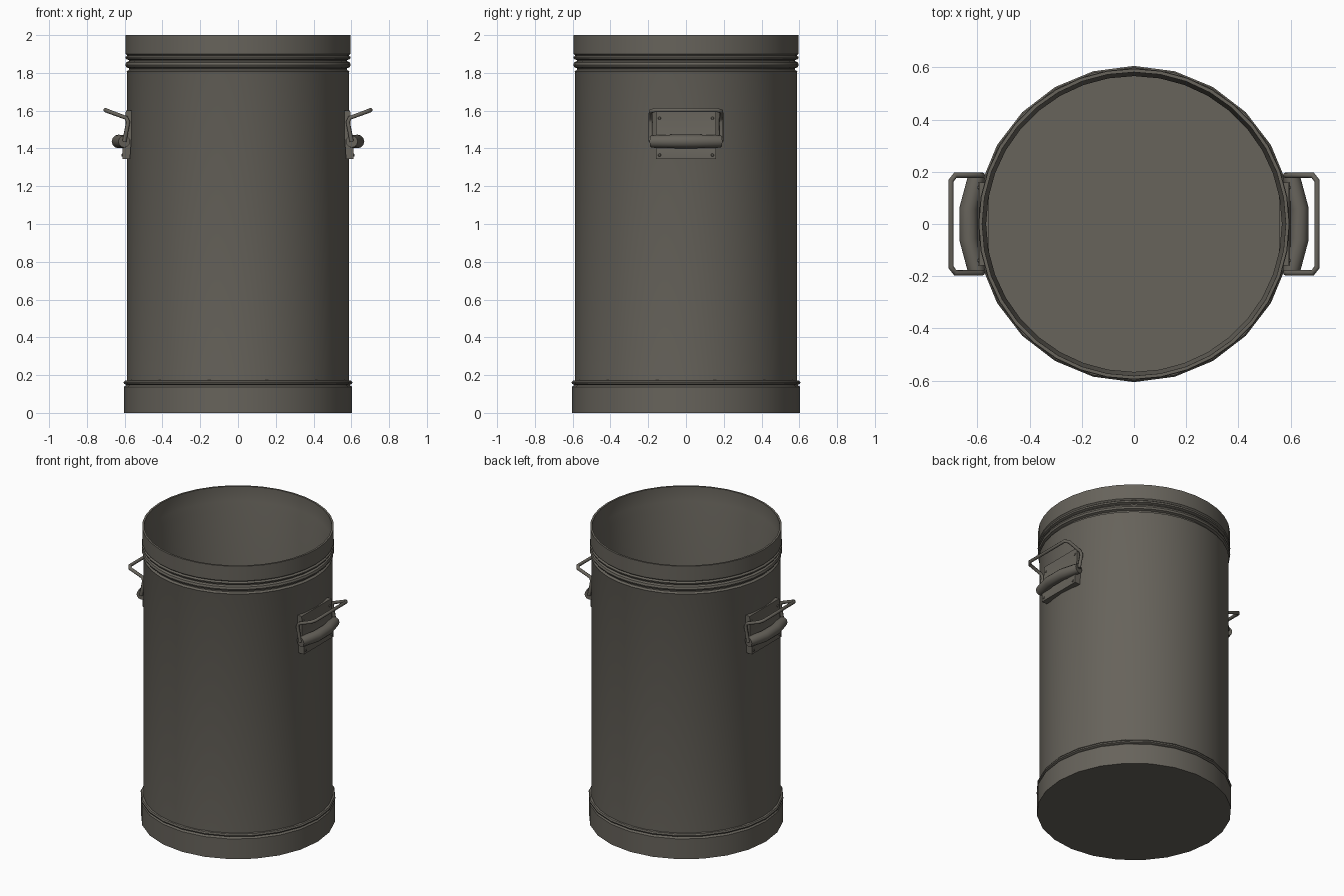
import bpy, bmesh, math
from mathutils import Vector

cube = bpy.data.objects.get("Cube")
if cube:
    bpy.data.objects.remove(cube)

# One dull metal for the whole can
metal = bpy.data.materials.new("dull grey metal")
metal.use_nodes = True
COLOUR = (0.135, 0.125, 0.105, 1)
metal.diffuse_color = COLOUR
metal.node_tree.nodes["Principled BSDF"].inputs["Base Color"].default_value = COLOUR


def finish(name, bm, angle=35):
    bmesh.ops.recalc_face_normals(bm, faces=bm.faces)
    mesh = bpy.data.meshes.new(name)
    bm.to_mesh(mesh)
    bm.free()
    mesh.materials.append(metal)
    obj = bpy.data.objects.new(name, mesh)
    bpy.context.collection.objects.link(obj)
    bpy.ops.object.select_all(action='DESELECT')
    obj.select_set(True)
    bpy.context.view_layer.objects.active = obj
    bpy.ops.object.shade_smooth_by_angle(angle=math.radians(angle))
    return obj


def lathe(name, profile, sides):
    """Spin a radius/height profile; points at radius 0 close the ends."""
    bm = bmesh.new()
    verts = [bm.verts.new((r, 0, z)) for r, z in profile]
    edges = [bm.edges.new(pair) for pair in zip(verts, verts[1:])]
    bmesh.ops.spin(bm, geom=verts + edges, cent=(0, 0, 0), axis=(0, 0, 1),
                   angle=math.tau, steps=sides, use_merge=True)
    bmesh.ops.remove_doubles(bm, verts=bm.verts, dist=1e-4)
    return finish(name, bm)


def tube(name, path, radii, sides=8):
    """Sweep a circle along a path, capped at both ends."""
    bm = bmesh.new()
    pts = [Vector(p) for p in path]
    rings = []
    normal = Vector((0, 0, 1)) if abs((pts[1] - pts[0]).z) < 0.03 else Vector((0, 1, 0))
    for i, p in enumerate(pts):
        before = (p - pts[max(i - 1, 0)]).normalized()
        after = (pts[min(i + 1, len(pts) - 1)] - p).normalized()
        tangent = (before + after).normalized()
        normal = (normal - tangent * normal.dot(tangent)).normalized()
        side = tangent.cross(normal)
        rings.append([bm.verts.new(p + radii[i] * (normal * math.cos(a) + side * math.sin(a)))
                      for a in (math.tau * k / sides for k in range(sides))])
    for a, b in zip(rings, rings[1:]):
        for k in range(sides):
            j = (k + 1) % sides
            bm.faces.new((a[k], a[j], b[j], b[k]))
    bm.faces.new(rings[0])
    bm.faces.new(rings[-1])
    return finish(name, bm, 50)


def extrude_strip(name, outline, half_width):
    """Extrude an x/z outline across y."""
    bm = bmesh.new()
    face = bm.faces.new([bm.verts.new((x, -half_width, z)) for x, z in outline])
    new = bmesh.ops.extrude_face_region(bm, geom=[face])["geom"]
    bmesh.ops.translate(bm, vec=(0, 2 * half_width, 0),
                        verts=[v for v in new if isinstance(v, bmesh.types.BMVert)])
    return finish(name, bm)


# Open body with rolled grooves near the top and a hollow inside
lathe("body", [
    (0.587, 0.10), (0.587, 1.80), (0.59, 1.808), (0.576, 1.816), (0.576, 1.824),
    (0.592, 1.83), (0.597, 1.842), (0.592, 1.856), (0.578, 1.862), (0.578, 1.868),
    (0.594, 1.874), (0.597, 1.884), (0.586, 1.892), (0.595, 1.90),
    (0.595, 2.0), (0.582, 2.0), (0.58, 1.90), (0.567, 1.86), (0.567, 0.04), (0, 0.04),
], 36)

# Base band with a bead on its upper edge
lathe("base_band", [
    (0, 0), (0.603, 0), (0.603, 0.138), (0.592, 0.148), (0.604, 0.154),
    (0.606, 0.162), (0.60, 0.17), (0.58, 0.174),
], 24)

for name, s in (("left", 1), ("right", -1)):
    # Mounting plate with its lower lip kicked outwards
    extrude_strip(name + "_plate", [(s * x, z) for x, z in (
        (0.555, 1.60), (0.594, 1.60), (0.600, 1.43), (0.612, 1.40), (0.612, 1.345),
        (0.572, 1.345))], 0.16)

    # Bulging hinge roll in front of the plate
    tube(name + "_hinge_roll",
         [(s * x, y, 1.437) for y, x in ((-0.185, 0.602), (-0.16, 0.608), (-0.06, 0.633),
                                        (0.06, 0.633), (0.16, 0.608), (0.185, 0.602))],
         [0.032, 0.034, 0.036, 0.036, 0.034, 0.032], 12)

    # Bent wire handle: up from the roll, then outwards to the grip
    half = [(0.602, 0.187, 1.437), (0.582, 0.187, 1.54), (0.592, 0.187, 1.562),
            (0.685, 0.187, 1.596), (0.702, 0.165, 1.603)]
    path = half + [(x, -y, z) for x, y, z in reversed(half)]
    tube(name + "_handle", [(s * x, y, z) for x, y, z in path], [0.011] * len(path))

    # Rivets on the plate corners
    for i, (y, z) in enumerate(((-0.14, 1.56), (0.14, 1.56), (-0.14, 1.365), (0.14, 1.365))):
        x = 0.594 if z > 1.5 else 0.611
        tube(f"{name}_rivet_{i + 1}", [(s * x, y, z), (s * (x + 0.006), y, z)], [0.009, 0.006])
